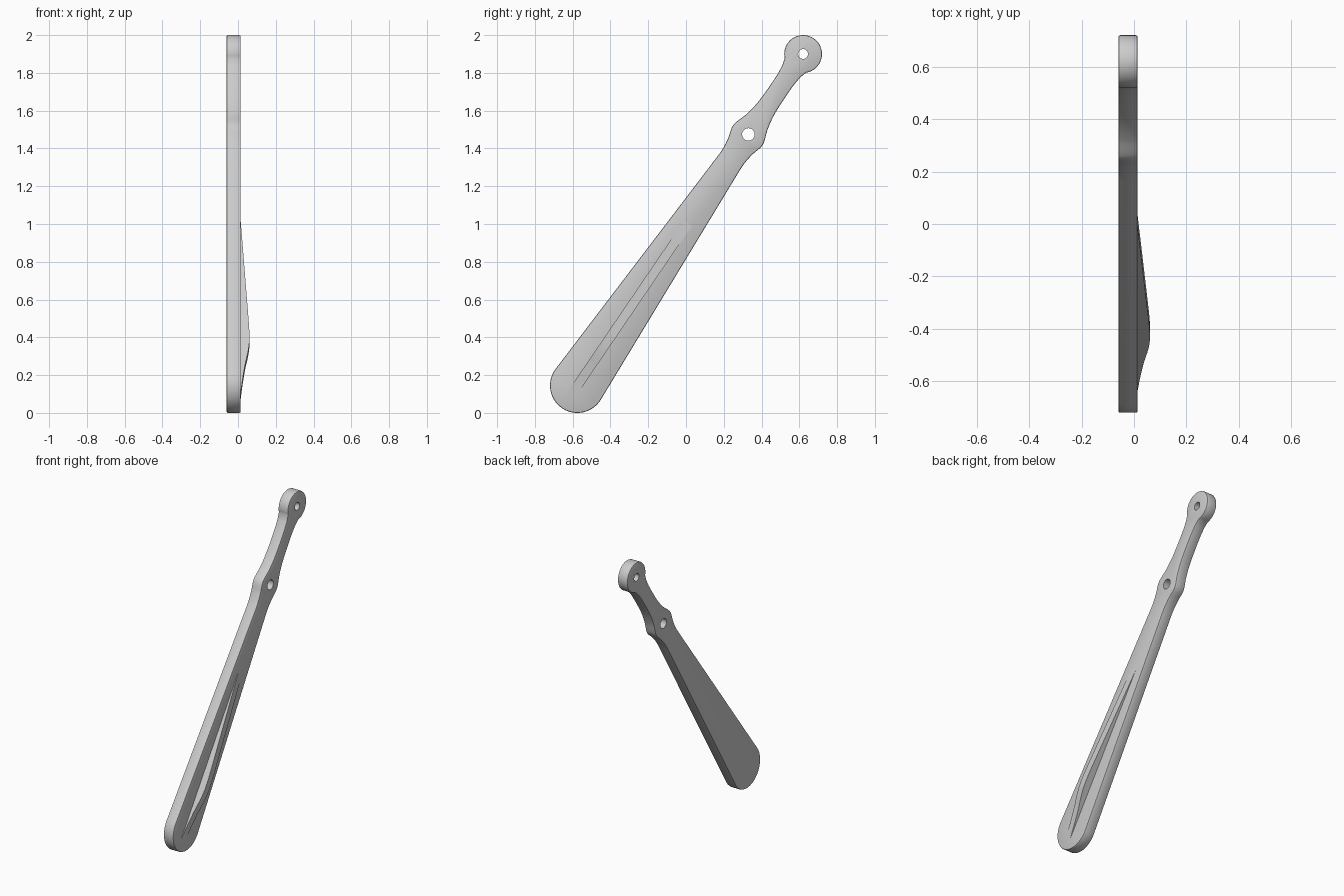
import bpy, bmesh
from math import cos, sin, radians
from mathutils import Vector, geometry

if "Cube" in bpy.data.objects:
    bpy.data.objects.remove(bpy.data.objects["Cube"])

grey = bpy.data.materials.new("light_grey")
grey.use_nodes = True
colour = (0.6, 0.6, 0.6, 1)
grey.diffuse_color = colour
grey.node_tree.nodes["Principled BSDF"].inputs["Base Color"].default_value = colour

# Lever axis: centres of the two rounded ends, in the side plane
FOOT = Vector((0, -0.575, 0.145))
HEAD = Vector((0, 0.62, 1.90))
LENGTH = (HEAD - FOOT).length
ALONG = (HEAD - FOOT).normalized()
ACROSS = Vector((0, -ALONG.z, ALONG.y))
BACK, FACE = -0.06, 0.014


def place(t, w, x):
    return FOOT + ALONG * t + ACROSS * w + Vector((x, 0, 0))


def arc(centre, radius, start, end, steps):
    angles = [radians(start + (end - start) * i / steps) for i in range(steps + 1)]
    return [(centre + radius * cos(a), radius * sin(a)) for a in angles]


def smooth_line(points, steps=5):
    """Smooth curve through the points."""
    pts = [Vector((*p, 0)) for p in points]
    line = []
    for i in range(len(pts) - 1):
        a, b = pts[i], pts[i + 1]
        before = pts[max(i - 1, 0)]
        after = pts[min(i + 2, len(pts) - 1)]
        reach = (b - a).length / 3
        h1 = a + (b - before).normalized() * reach
        h2 = b - (after - a).normalized() * reach
        line += [(p.x, p.y) for p in geometry.interpolate_bezier(a, h1, h2, b, steps + 1)[:-1]]
    return line + [points[-1]]


def prism(name, corners):
    """Solid between two matching rings of points."""
    bm = bmesh.new()
    rings = [[bm.verts.new(p) for p in ring] for ring in corners]
    n = len(rings[0])
    for ring in rings:
        bm.faces.new(ring)
    for i in range(n):
        j = (i + 1) % n
        bm.faces.new((rings[0][i], rings[0][j], rings[1][j], rings[1][i]))
    bmesh.ops.recalc_face_normals(bm, faces=bm.faces)
    mesh = bpy.data.meshes.new(name)
    bm.to_mesh(mesh)
    bm.free()
    obj = bpy.data.objects.new(name, mesh)
    bpy.context.collection.objects.link(obj)
    mesh.materials.append(grey)
    return obj


def finish(obj):
    bpy.ops.object.select_all(action='DESELECT')
    obj.select_set(True)
    bpy.context.view_layer.objects.active = obj
    for mod in list(obj.modifiers):
        bpy.ops.object.modifier_apply(modifier=mod.name)
    bpy.ops.object.shade_smooth_by_angle(angle=radians(30))


# Flat lever arm: half outline mirrored across its axis
waist = smooth_line([(1.36, 0.073), (1.46, 0.069), (1.53, 0.077), (1.58, 0.091),
                     (1.605, 0.094), (1.63, 0.089), (1.69, 0.069), (1.77, 0.055),
                     (1.87, 0.051), (1.96, 0.052), (2.01, 0.057)])
half = arc(0, 0.145, 180, 87, 16) + waist + arc(LENGTH, 0.1, 137, 0, 20)
outline = half + [(t, -w) for t, w in reversed(half[1:-1])]
arm = prism("lever_arm", [[place(t, w, x) for t, w in outline] for x in (BACK, FACE)])
bevel = arm.modifiers.new("soft_edge", 'BEVEL')
bevel.width = 0.007
bevel.segments = 2
bevel.limit_method = 'ANGLE'
bevel.angle_limit = radians(60)

# Pivot holes through the arm
cutters = []
for name, t, radius in (("middle_hole", 1.608, 0.033), ("head_hole", LENGTH, 0.026)):
    ring = arc(t, radius, 0, 360, 32)[:-1]
    cutter = prism(name + "_cutter", [[place(a, w, x) for a, w in ring] for x in (-0.2, 0.2)])
    cutter.hide_render = True
    cut = arm.modifiers.new(name, 'BOOLEAN')
    cut.object = cutter
    cut.operation = 'DIFFERENCE'
    cut.solver = 'EXACT'
    cutters.append(cutter)
finish(arm)
for cutter in cutters:
    bpy.data.objects.remove(cutter)

# Raised grip rib with a smooth crest, tapering into the face at both ends
crest = smooth_line([(-0.07, FACE), (0.02, 0.024), (0.12, 0.038), (0.2, 0.053),
                     (0.26, 0.06), (0.33, 0.06), (0.42, 0.055), (1.04, FACE)])
profile = crest + [(1.04, 0), (-0.07, 0)]
rib = prism("grip_rib", [[place(t, w, x) for t, x in profile] for w in (-0.025, 0.025)])
finish(rib)
